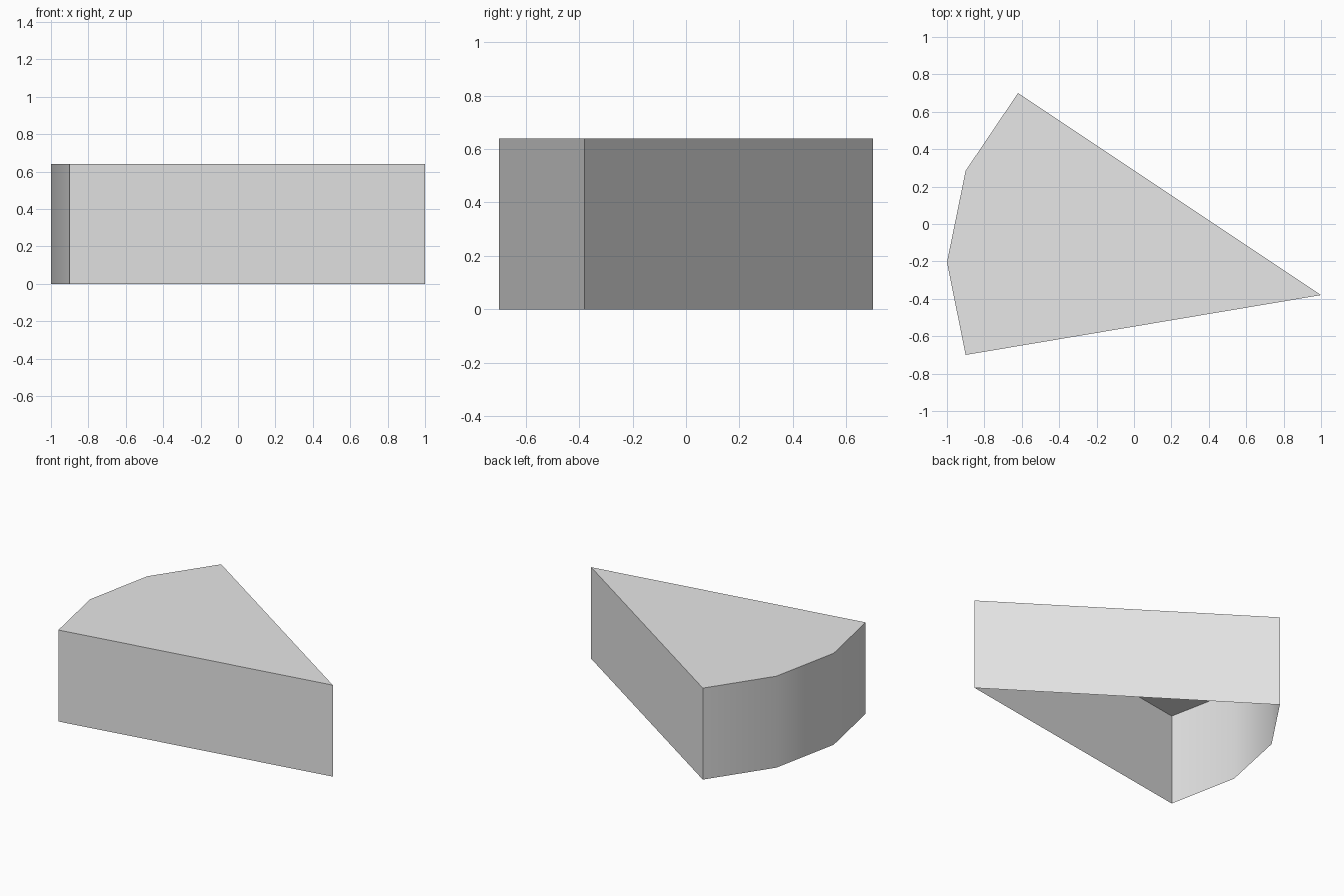
import bpy
import bmesh

# Remove the default cube
cube = bpy.data.objects.get("Cube")
if cube:
    bpy.data.objects.remove(cube, do_unlink=True)

HEIGHT = 0.64
# Plan outline, counter-clockwise: tip, then along the rounded end
OUTLINE = [(1.0, -0.38), (-0.62, 0.70), (-0.90, 0.285), (-1.0, -0.205), (-0.90, -0.70)]

# Single light grey material
grey = bpy.data.materials.new("light_grey")
grey.use_nodes = True
colour = (0.8, 0.8, 0.8, 1.0)
grey.diffuse_color = colour
grey.node_tree.nodes["Principled BSDF"].inputs["Base Color"].default_value = colour

# Wedge shell: side walls and a top, open underneath
bm = bmesh.new()
lower = [bm.verts.new((x, y, 0)) for x, y in OUTLINE]
upper = [bm.verts.new((x, y, HEIGHT)) for x, y in OUTLINE]
count = len(OUTLINE)
for i in range(count):
    j = (i + 1) % count
    bm.faces.new((lower[i], lower[j], upper[j], upper[i]))
bm.faces.new(upper)

mesh = bpy.data.meshes.new("wedge_shell")
bm.to_mesh(mesh)
bm.free()
mesh.materials.append(grey)
wedge = bpy.data.objects.new("wedge_shell", mesh)
bpy.context.collection.objects.link(wedge)

# Smooth the rounded end, keep the corners and rim sharp
bpy.ops.object.select_all(action="DESELECT")
wedge.select_set(True)
bpy.context.view_layer.objects.active = wedge
bpy.ops.object.shade_smooth_by_angle(angle=0.6)
